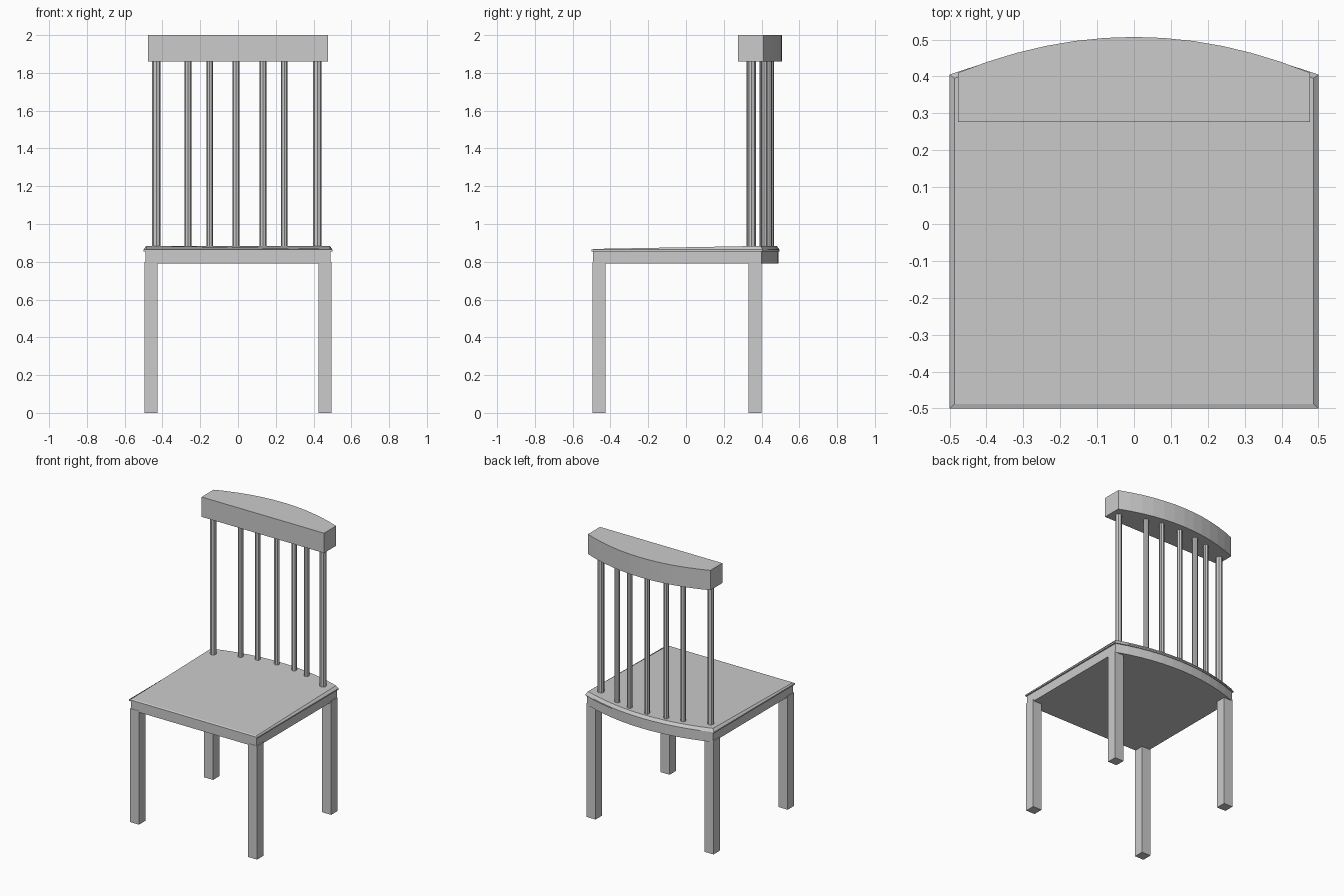
import bpy, bmesh

if "Cube" in bpy.data.objects:
    bpy.data.objects.remove(bpy.data.objects["Cube"])


def make_object(name, bm):
    bmesh.ops.recalc_face_normals(bm, faces=bm.faces)
    mesh = bpy.data.meshes.new(name)
    bm.to_mesh(mesh)
    bm.free()
    obj = bpy.data.objects.new(name, mesh)
    bpy.context.collection.objects.link(obj)
    return obj


def bowed_outline(half_width, front, side_back, mid_back, steps=12):
    """Straight front and sides, back edge bowed outwards."""
    pts = [(-half_width, front), (half_width, front)]
    for i in range(steps + 1):
        t = 1 - 2 * i / steps
        pts.append((half_width * t, mid_back - (mid_back - side_back) * t * t))
    return pts


def loft(name, layers):
    """Skin matching rings of 3D points and cap both ends."""
    bm = bmesh.new()
    rings = [[bm.verts.new(p) for p in layer] for layer in layers]
    n = len(rings[0])
    for a, b in zip(rings, rings[1:]):
        for i in range(n):
            j = (i + 1) % n
            bm.faces.new((a[i], a[j], b[j], b[i]))
    bm.faces.new(rings[0])
    bm.faces.new(rings[-1])
    return make_object(name, bm)


def flat(outline, z):
    return [(x, y, z) for x, y in outline]


# Seat base, bowed at the back
base = bowed_outline(0.49, -0.493, 0.40, 0.49)
loft("seat_base", [flat(base, 0.79), flat(base, 0.858)])

# Seat top, rising slightly towards the back, with a chamfered rim
rim = bowed_outline(0.5, -0.5, 0.405, 0.495)
upper = bowed_outline(0.487, -0.488, 0.395, 0.48)
top = [(x, y, 0.868 + 0.016 * min(1, (y + 0.488) / 0.883)) for x, y in upper]
loft("seat_top", [flat(rim, 0.855), flat(rim, 0.864), top])

# Crest rail, flat in front and bowed behind
rail = bowed_outline(0.477, 0.276, 0.41, 0.507)
loft("crest_rail", [flat(rail, 1.86), flat(rail, 2.0)])

# Four square legs
for side, x in (("left", -0.46), ("right", 0.46)):
    for end, y in (("front", -0.46), ("back", 0.365)):
        bm = bmesh.new()
        bmesh.ops.create_cube(bm, size=1)
        bmesh.ops.scale(bm, vec=(0.07, 0.07, 0.80), verts=bm.verts)
        bmesh.ops.translate(bm, vec=(x, y, 0.40), verts=bm.verts)
        make_object(f"{end}_{side}_leg", bm)

# Back spindles, set along the bow
for i, x in enumerate((-0.432, -0.265, -0.15, -0.01, 0.132, 0.245, 0.42)):
    y = 0.448 - 0.105 * (x / 0.43) ** 2
    radius = 0.022 if abs(x) > 0.4 else 0.018
    bm = bmesh.new()
    bmesh.ops.create_cone(bm, cap_ends=True, segments=8, radius1=radius,
                          radius2=radius, depth=1.01)
    bmesh.ops.translate(bm, vec=(x, y, 1.37), verts=bm.verts)
    make_object(f"back_spindle_{i + 1}", bm)
